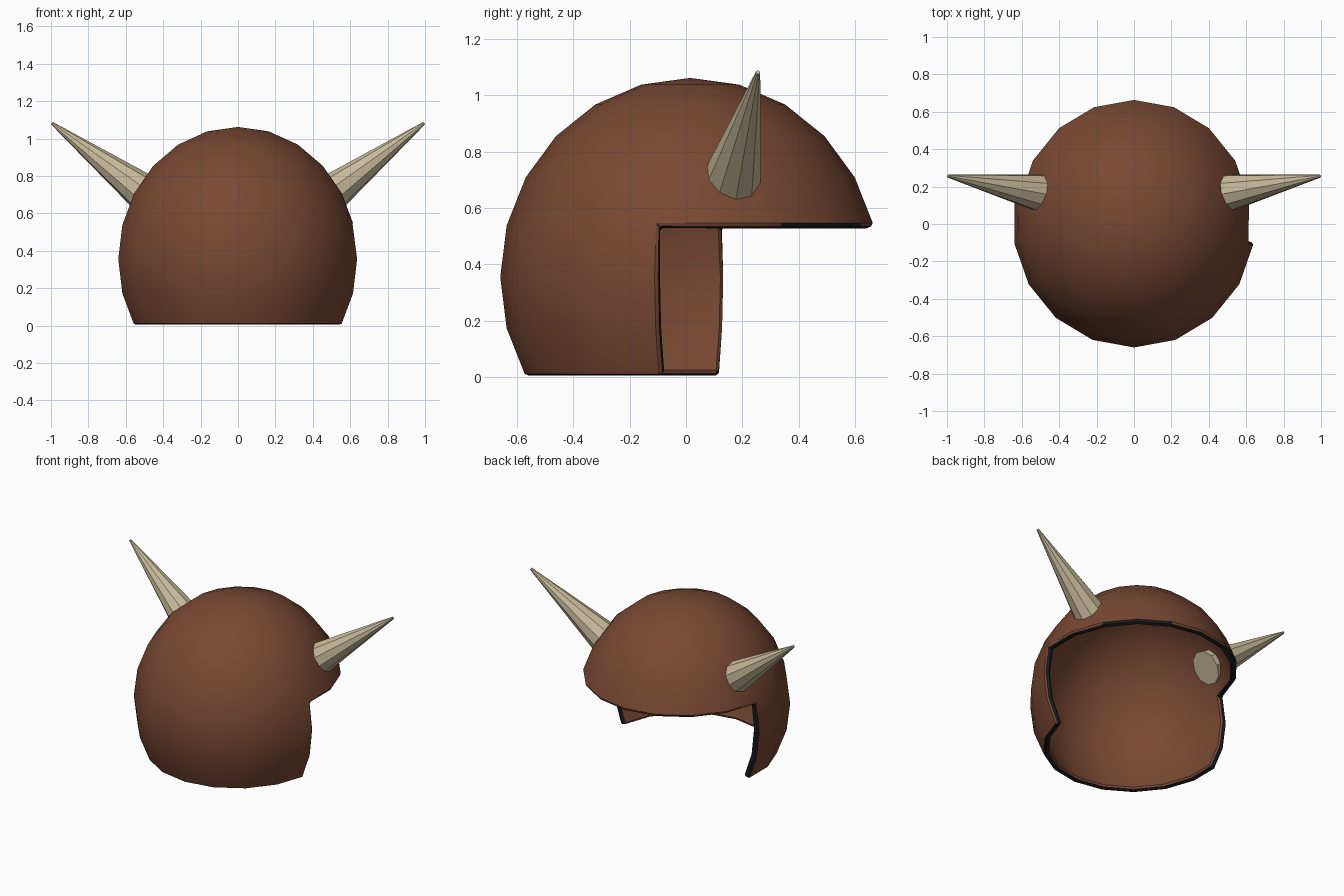
import bpy, bmesh, math
from mathutils import Vector, Matrix

if "Cube" in bpy.data.objects:
    bpy.data.objects.remove(bpy.data.objects["Cube"])


def material(name, rgb):
    m = bpy.data.materials.new(name)
    m.diffuse_color = (*rgb, 1)
    m.use_nodes = True
    m.node_tree.nodes["Principled BSDF"].inputs["Base Color"].default_value = m.diffuse_color
    return m


brown = material("brown_shell", (0.19, 0.065, 0.033))
black = material("black_rim", (0.012, 0.013, 0.017))
bone = material("bone", (0.58, 0.50, 0.33))


def add_object(name, bm, mats):
    bmesh.ops.recalc_face_normals(bm, faces=bm.faces)
    mesh = bpy.data.meshes.new(name)
    bm.to_mesh(mesh)
    bm.free()
    for m in mats:
        mesh.materials.append(m)
    ob = bpy.data.objects.new(name, mesh)
    bpy.context.collection.objects.link(ob)
    return ob


# Helmet shell: arc profile spun in 18 steps, open at the neck
bm = bmesh.new()
pts = []
for i in range(9):
    a = math.radians(15 * i)
    pts.append(bm.verts.new((0, math.sin(a), math.cos(a))))
edges = [bm.edges.new(p) for p in zip(pts, pts[1:])]
bmesh.ops.spin(bm, geom=pts + edges, cent=(0, 0, 0), axis=(0, 0, 1),
               angle=math.tau, steps=18)
bmesh.ops.remove_doubles(bm, verts=bm.verts, dist=1e-4)

# Face opening below the brow, one column wider on the right
opening = []
for f in bm.faces:
    c = f.calc_center_median()
    if c.z < 0.25 and c.y > (-0.05 if c.x > 0 else 0.05):
        opening.append(f)
bmesh.ops.delete(bm, geom=opening, context='FACES')
bm.transform(Matrix.Translation((0, 0.015, 0.355)) @ Matrix.Diagonal((0.65, 0.675, 0.707, 1)))
shell = add_object("helmet_shell", bm, [brown, black])

# Shell thickness with a dark, softened rim
solid = shell.modifiers.new("thickness", 'SOLIDIFY')
solid.thickness = 0.04
solid.offset = -1
solid.material_offset_rim = 1
bevel = shell.modifiers.new("soft_rim", 'BEVEL')
bevel.width = 0.01
bevel.segments = 1
bevel.limit_method = 'ANGLE'
bevel.angle_limit = math.radians(50)
bpy.context.view_layer.objects.active = shell
shell.select_set(True)
for m in ("thickness", "soft_rim"):
    bpy.ops.object.modifier_apply(modifier=m)
bpy.ops.object.shade_smooth_by_angle(angle=math.radians(30))

# Horns: faceted tapering cones, rooted inside the shell
for side, name in ((-1, "left_horn"), (1, "right_horn")):
    base = Vector((side * 0.45, 0.156, 0.67))
    tip = Vector((side * 0.995, 0.256, 1.082))
    axis = tip - base
    bm = bmesh.new()
    bmesh.ops.create_cone(bm, cap_ends=True, segments=10, radius1=0.112,
                          radius2=0.008, depth=axis.length)
    turn = axis.to_track_quat('Z', 'Y').to_matrix().to_4x4()
    bm.transform(Matrix.Translation((base + tip) / 2) @ turn)
    add_object(name, bm, [bone])
